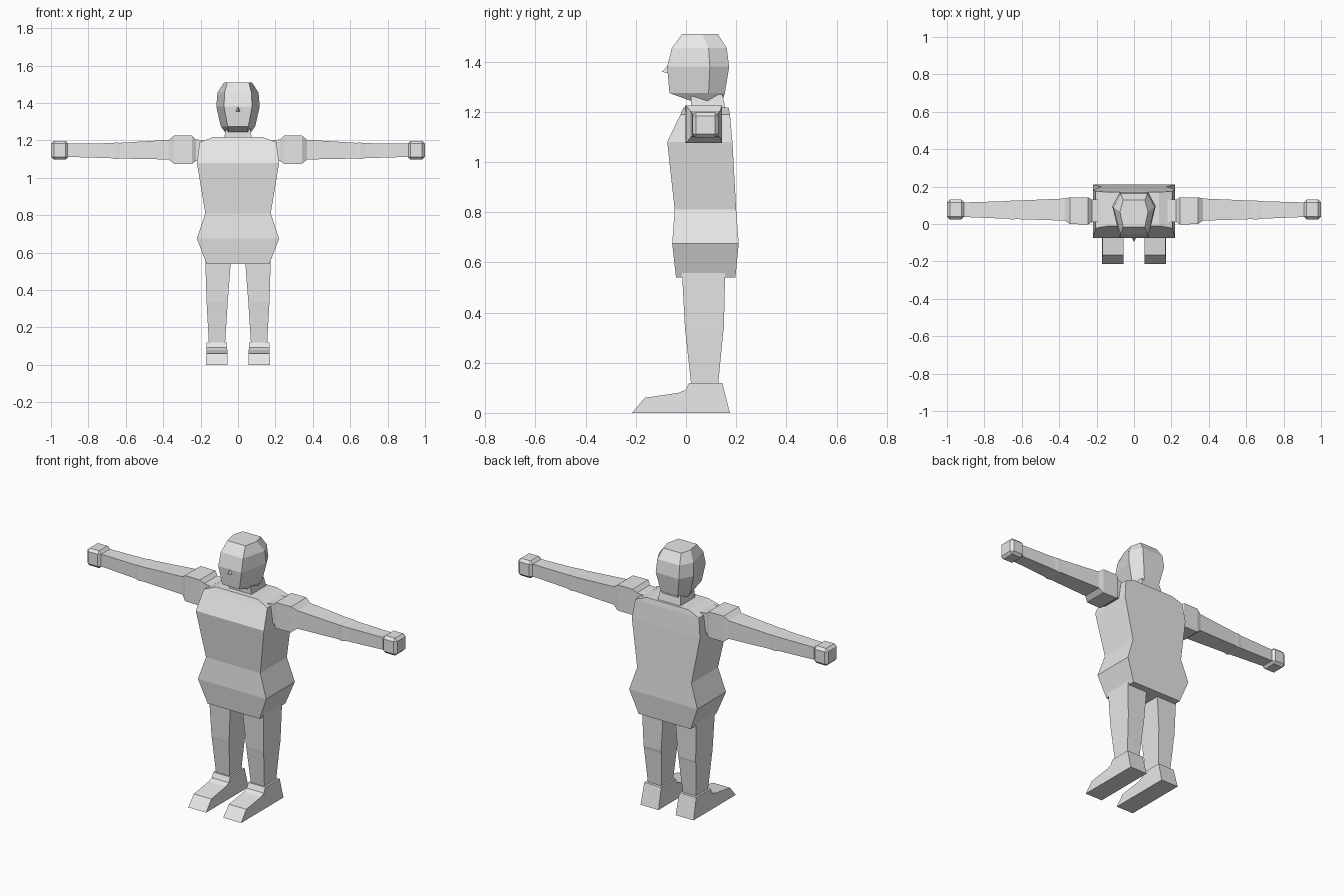
import bpy, bmesh

if "Cube" in bpy.data.objects:
    bpy.data.objects.remove(bpy.data.objects["Cube"])

grey = bpy.data.materials.new("plain grey")
grey.diffuse_color = (0.8, 0.8, 0.8, 1)
grey.use_nodes = True
grey.node_tree.nodes["Principled BSDF"].inputs["Base Color"].default_value = grey.diffuse_color


def finish(name, bm, mirror=False, bevel=0):
    """Turn a bmesh into a flat-shaded object, optionally bevelled and mirrored."""
    bmesh.ops.recalc_face_normals(bm, faces=bm.faces)
    mesh = bpy.data.meshes.new(name)
    bm.to_mesh(mesh)
    bm.free()
    mesh.materials.append(grey)
    ob = bpy.data.objects.new(name, mesh)
    bpy.context.collection.objects.link(ob)
    if bevel:
        m = ob.modifiers.new("bevel", "BEVEL")
        m.width, m.segments = bevel, 1
    if mirror:
        m = ob.modifiers.new("mirror", "MIRROR")
        m.use_mirror_merge = False
    return ob


def loft(name, rings, **kw):
    """Skin a list of equal-length point rings and cap both ends."""
    bm = bmesh.new()
    loops = [[bm.verts.new(p) for p in ring] for ring in rings]
    n = len(loops[0])
    for a, b in zip(loops, loops[1:]):
        for i in range(n):
            j = (i + 1) % n
            bm.faces.new((a[i], a[j], b[j], b[i]))
    bm.faces.new(loops[0][::-1])
    bm.faces.new(loops[-1])
    return finish(name, bm, **kw)


def flat(z, x0, x1, y0, y1):
    """Rectangle at height z."""
    return [(x0, y0, z), (x1, y0, z), (x1, y1, z), (x0, y1, z)]


def across(x, y0, y1, z0, z1):
    """Rectangle across the arm at distance x."""
    return [(x, y0, z0), (x, y1, z0), (x, y1, z1), (x, y0, z1)]


# Torso with flared hem, waist, chest and sloping shoulders
loft("torso", [flat(z, -h, h, y0, y1) for z, h, y0, y1 in (
    (0.54, 0.168, -0.04, 0.197), (0.675, 0.22, -0.055, 0.21),
    (0.81, 0.175, -0.045, 0.2), (1.08, 0.22, -0.075, 0.185),
    (1.19, 0.205, -0.022, 0.175), (1.217, 0.135, -0.01, 0.17))])

# Neck
loft("neck", [flat(1.2, -0.075, 0.075, 0.02, 0.16),
              flat(1.27, -0.065, 0.065, 0.02, 0.145)])


# Head: six-sided rings (height, front/back half width, side half width, front, side, back)
def head_ring(z, f, s, y0, ym, y1):
    return [(-f, y0, z), (f, y0, z), (s, ym, z),
            (f, y1, z), (-f, y1, z), (-s, ym, z)]


loft("head", [head_ring(*r) for r in (
    (1.245, 0.05, 0.07, 0.015, 0.085, 0.145),
    (1.275, 0.055, 0.092, -0.066, 0.09, 0.155),
    (1.38, 0.075, 0.116, -0.075, 0.095, 0.172),
    (1.455, 0.072, 0.11, -0.056, 0.09, 0.162),
    (1.51, 0.058, 0.075, -0.015, 0.065, 0.127))])

# Nose: small pointed wedge
bm = bmesh.new()
top, left, right, tip = [bm.verts.new(p) for p in (
    (0, -0.07, 1.388), (-0.014, -0.07, 1.353), (0.014, -0.07, 1.353), (0, -0.095, 1.36))]
for f in ((top, left, tip), (top, tip, right), (left, right, tip), (top, right, left)):
    bm.faces.new(f)
finish("nose", bm)

# Arms: sleeve block, upper arm, elbow ridge, forearm
loft("arms", [across(*r) for r in (
    (0.18, 0.01, 0.13, 1.09, 1.2), (0.225, 0.01, 0.13, 1.09, 1.205),
    (0.245, -0.003, 0.143, 1.075, 1.225), (0.342, 0.0, 0.143, 1.075, 1.225),
    (0.37, 0.018, 0.136, 1.098, 1.203), (0.63, 0.026, 0.125, 1.103, 1.187),
    (0.655, 0.024, 0.125, 1.1, 1.188), (0.68, 0.028, 0.122, 1.105, 1.185),
    (0.92, 0.038, 0.115, 1.112, 1.183))], mirror=True)

# Hands: chamfered blocks
loft("hands", [across(0.908, 0.025, 0.13, 1.097, 1.198),
               across(1.0, 0.025, 0.13, 1.097, 1.198)], mirror=True, bevel=0.015)

# Legs
loft("legs", [flat(*r) for r in (
    (0.1, 0.07, 0.155, 0.022, 0.127), (0.32, 0.056, 0.167, -0.002, 0.148),
    (0.335, 0.055, 0.168, -0.004, 0.151), (0.56, 0.038, 0.175, -0.016, 0.156))],
    mirror=True)

# Shoes: side profile extruded across the foot, slightly narrower at the top
profile = ((-0.215, 0), (-0.165, 0.06), (-0.03, 0.08), (-0.002, 0.092),
           (0.012, 0.12), (0.145, 0.12), (0.175, 0))
loft("shoes", [[(0.113 + s * (0.058 - 0.03 * z), y, z) for y, z in profile]
               for s in (-1, 1)], mirror=True)
